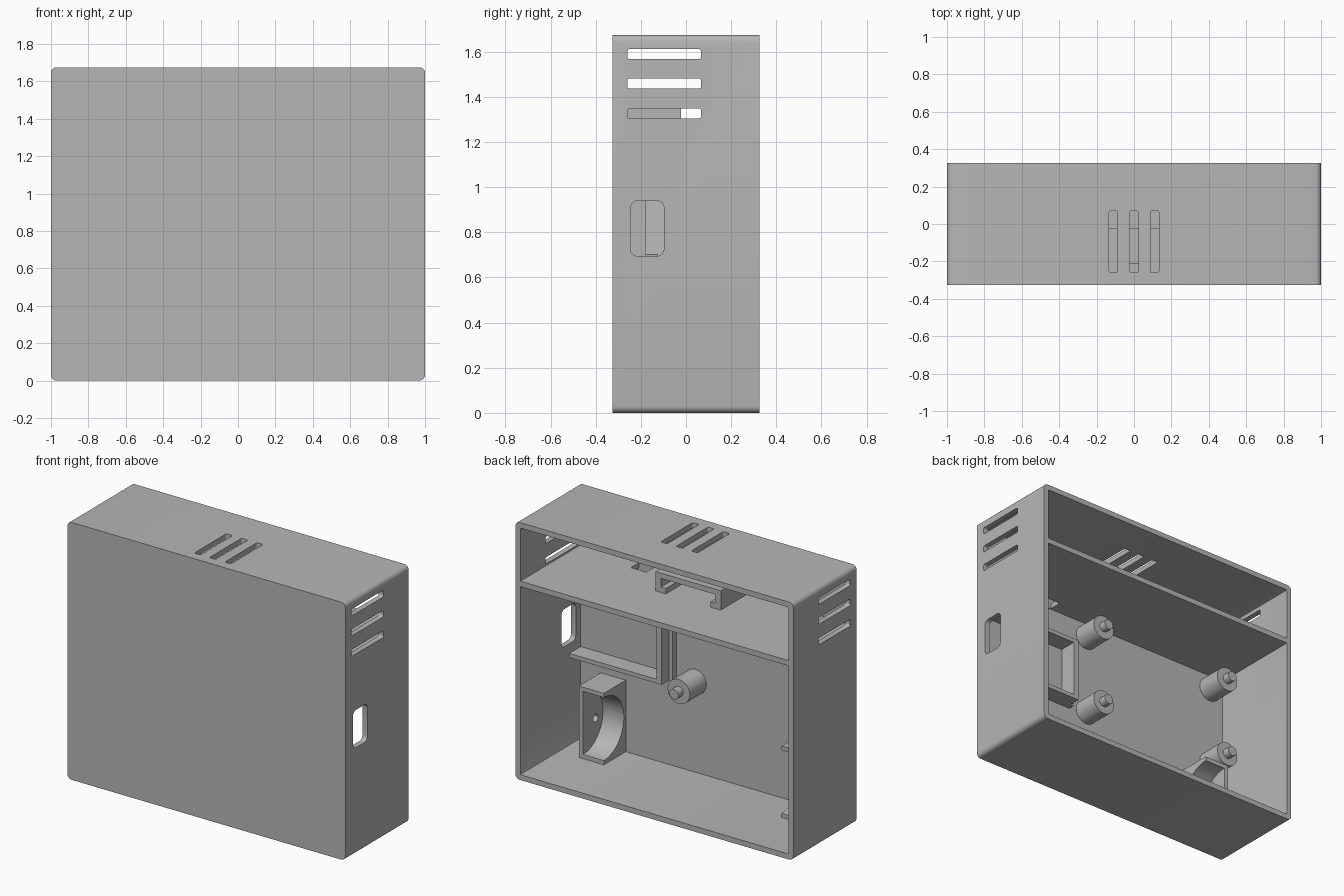
import bpy, bmesh, math
from mathutils import Vector

cube = bpy.data.objects.get("Cube")
if cube:
    bpy.data.objects.remove(cube, do_unlink=True)

grey = bpy.data.materials.new("plain_grey")
grey.use_nodes = True
GREY = (0.47, 0.47, 0.47, 1)
grey.diffuse_color = GREY
grey.node_tree.nodes["Principled BSDF"].inputs["Base Color"].default_value = GREY

AXES = {"x": lambda u, v, w: (w, u, v),
        "y": lambda u, v, w: (u, w, v),
        "z": lambda u, v, w: (u, v, w)}


def prism(name, outline, axis, lo, hi):
    """Extrude a 2D outline along an axis."""
    bm = bmesh.new()
    place = AXES[axis]
    face = bm.faces.new([bm.verts.new(place(u, v, lo)) for u, v in outline])
    new = bmesh.ops.extrude_face_region(bm, geom=[face])["geom"]
    shift = Vector(place(0, 0, hi - lo))
    bmesh.ops.translate(bm, vec=shift, verts=[g for g in new if isinstance(g, bmesh.types.BMVert)])
    bmesh.ops.recalc_face_normals(bm, faces=bm.faces)
    mesh = bpy.data.meshes.new(name)
    bm.to_mesh(mesh)
    bm.free()
    mesh.materials.append(grey)
    obj = bpy.data.objects.new(name, mesh)
    bpy.context.collection.objects.link(obj)
    return obj


def rounded(u0, u1, v0, v1, r, n=5):
    """Rounded rectangle outline."""
    pts = []
    corners = [(u1 - r, v1 - r), (u0 + r, v1 - r), (u0 + r, v0 + r), (u1 - r, v0 + r)]
    for q, (cu, cv) in enumerate(corners):
        for i in range(n + 1):
            a = math.pi / 2 * (q + i / n)
            pts.append((cu + r * math.cos(a), cv + r * math.sin(a)))
    return pts


def circle(u, v, r, n=40):
    return [(u + r * math.cos(math.tau * i / n), v + r * math.sin(math.tau * i / n)) for i in range(n)]


def box(name, x, y, z):
    return prism(name, [(x[0], y[0]), (x[1], y[0]), (x[1], y[1]), (x[0], y[1])], "z", *z)


def select(obj):
    bpy.ops.object.select_all(action="DESELECT")
    obj.select_set(True)
    bpy.context.view_layer.objects.active = obj


def cut(obj, *cutters):
    select(obj)
    for c in cutters:
        mod = obj.modifiers.new("cut", "BOOLEAN")
        mod.operation = "DIFFERENCE"
        mod.solver = "EXACT"
        mod.object = c
        bpy.ops.object.modifier_apply(modifier=mod.name)
        bpy.data.objects.remove(c, do_unlink=True)


def smooth(obj):
    select(obj)
    bpy.ops.object.shade_smooth_by_angle(angle=math.radians(35))


W, D, H, T = 1.0, 0.325, 1.675, 0.035
FRONT = -D + 0.03      # inner face of the front panel
SHELF = 1.294

# Case, open at the back
case = prism("case", rounded(-W, W, 0, H, 0.03), "y", -D, D)
cut(case, prism("cavity", rounded(-W + T, W - T, T, H - T, 0.008, 2), "y", FRONT, D + 0.1))

# Side and top vents, and the port in the left wall
for z in (1.327, 1.46, 1.59):
    cut(case, prism("side_vent", rounded(-0.26, 0.067, z - 0.022, z + 0.022, 0.01, 3), "x", -1.2, 1.2))
for x in (-0.11, 0, 0.11):
    cut(case, prism("top_vent", rounded(x - 0.023, x + 0.023, -0.26, 0.07, 0.01, 3), "z", 1.55, 1.8))
cut(case, prism("port", rounded(-0.245, -0.098, 0.695, 0.94, 0.03), "x", 0.9, 1.1))
smooth(case)

# Dividing shelf with a cable hole
shelf = box("shelf", (-W + T, W - T), (FRONT, D), (SHELF - T, SHELF))
cut(shelf, box("cable_hole", (0.43, 0.54), (-0.29, -0.205), (1.2, 1.35)))

# Bracket on the shelf: arch with inward feet
half = [(0.235, SHELF), (0.235, 1.42), (-0.235, 1.42), (-0.235, SHELF),
        (-0.16, SHELF), (-0.16, SHELF + 0.035), (-0.195, SHELF + 0.035), (-0.195, 1.385),
        (0.195, 1.385), (0.195, SHELF + 0.035), (0.16, SHELF + 0.035), (0.16, SHELF)]
bracket = prism("shelf_bracket", half, "y", FRONT, -0.022)
cut(bracket, box("bracket_notch", (-0.06, 0.06), (-0.4, -0.21), (1.37, 1.5)))

# Standoffs with locating pins
for side, x in (("left", 0.14), ("right", -0.86)):
    for level, z in (("upper", 1.16), ("lower", 0.625)):
        smooth(prism(f"{level}_{side}_standoff", circle(x, z, 0.08), "y", FRONT, -0.125))
        smooth(prism(f"{level}_{side}_pin", circle(x, z, 0.033, 24), "y", -0.125, -0.075))

# Module holder beside the port
RAIL = -0.178
box("holder_lower_rail", (0.3, W - T), (FRONT, RAIL), (0.605, 0.632))
box("holder_upper_rail", (0.3, W - T), (FRONT, RAIL), (1.003, 1.03))
box("holder_end_wall", (0.3, 0.337), (FRONT, RAIL), (0.632, 1.003))
box("holder_end_step", (0.275, 0.3), (FRONT, -0.255), (0.605, 1.03))

# Mirrored half-round cradles on the floor
for side, s in (("left", 1), ("right", -1)):
    xs = sorted((s * 0.64, s * 0.82))
    cradle = box(f"{side}_cradle", xs, (FRONT, -0.07), (T, 0.5))
    pocket = sorted((s * 0.5, s * 0.79))
    hole = sorted((s * 0.7, s * 0.9))
    cut(cradle, prism("pocket", circle(-0.07, 0.267, 0.205, 64), "x", *pocket),
        prism("wire_hole", circle(-0.2, 0.25, 0.025, 20), "x", *hole))
    smooth(cradle)
